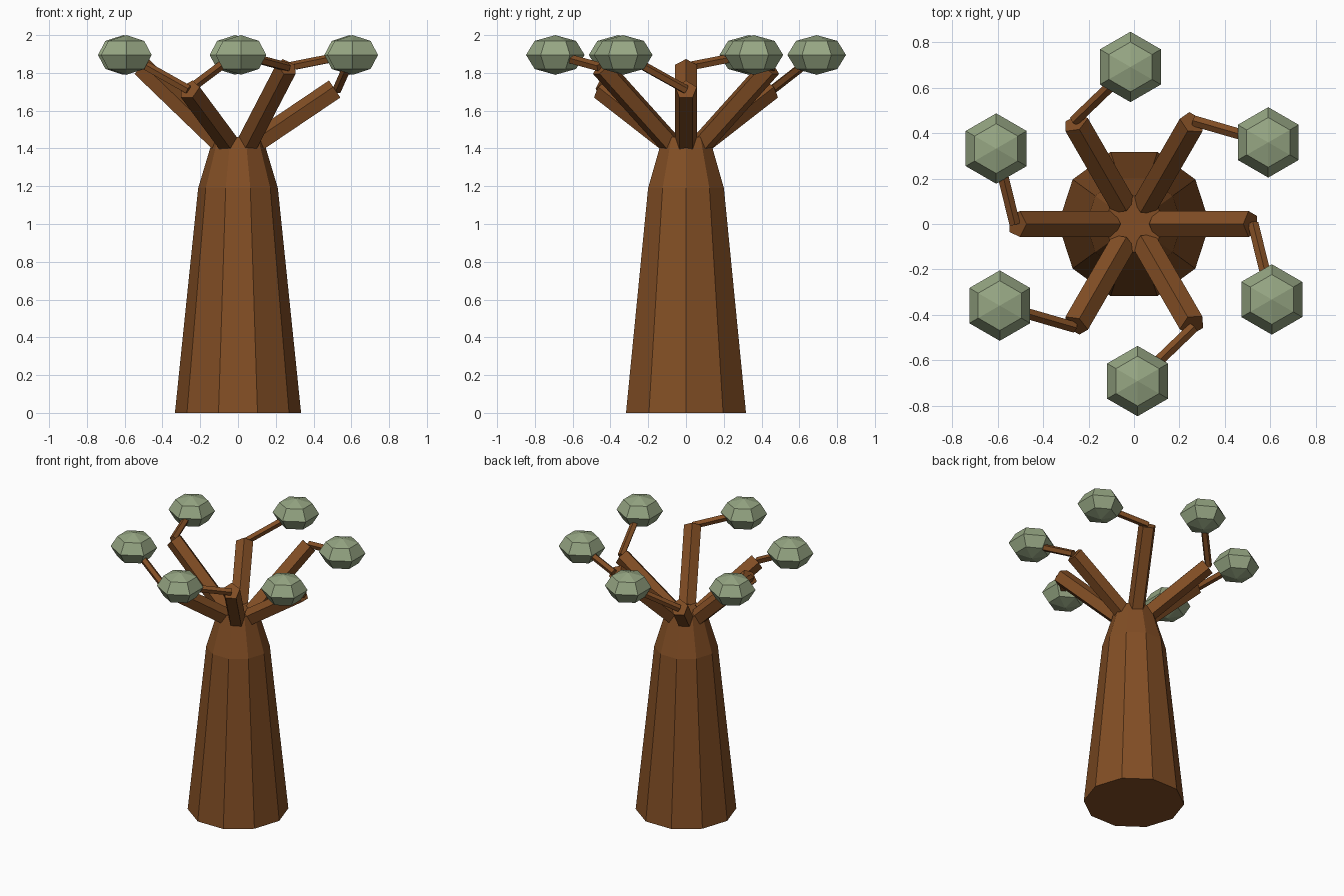
import bpy, bmesh, math
from mathutils import Vector, Matrix

if "Cube" in bpy.data.objects:
    bpy.data.objects.remove(bpy.data.objects["Cube"])


def material(name, rgb):
    m = bpy.data.materials.new(name)
    m.diffuse_color = (*rgb, 1)
    m.use_nodes = True
    m.node_tree.nodes["Principled BSDF"].inputs["Base Color"].default_value = m.diffuse_color
    return m


bark = material("bark brown", (0.223, 0.076, 0.018))
leaf = material("leaf green", (0.305, 0.381, 0.227))


def add_object(name, bm, mat):
    bmesh.ops.recalc_face_normals(bm, faces=bm.faces)
    me = bpy.data.meshes.new(name)
    bm.to_mesh(me)
    bm.free()
    me.materials.append(mat)
    ob = bpy.data.objects.new(name, me)
    bpy.context.collection.objects.link(ob)
    return ob


def rod(name, start, end, radius, sides, mat):
    start, end = Vector(start), Vector(end)
    axis = end - start
    bm = bmesh.new()
    bmesh.ops.create_cone(bm, cap_ends=True, segments=sides,
                          radius1=radius, radius2=radius, depth=axis.length)
    rot = axis.to_track_quat('Z', 'Y').to_matrix().to_4x4()
    bm.transform(Matrix.Translation((start + end) / 2) @ rot)
    return add_object(name, bm, mat)


def polar(r, degrees, z):
    a = math.radians(degrees)
    return (r * math.cos(a), r * math.sin(a), z)


# Trunk: ten-sided lofted taper with a shoulder
bm = bmesh.new()
rings = [[bm.verts.new(polar(r, i * 36, z)) for i in range(10)]
         for r, z in ((0.334, 0), (0.211, 1.19), (0.13, 1.46))]
for lo, hi in zip(rings, rings[1:]):
    for i in range(10):
        j = (i + 1) % 10
        bm.faces.new((lo[i], lo[j], hi[j], hi[i]))
bm.faces.new(rings[0][::-1])
bm.faces.new(rings[-1])
add_object("trunk", bm, bark)

# Six branches alternating low and high, each with a twig and leaf clump
for k in range(6):
    angle = k * 60
    top = 1.83 if k % 2 else 1.71
    rod(f"branch_{k + 1}", polar(0.10, angle, 1.43), polar(0.515, angle, top),
        0.06, 5, bark)
    clump = polar(0.692, angle - 28.7, 1.895)
    rod(f"twig_{k + 1}", polar(0.525, angle, top), clump, 0.025, 5, bark)

    bm = bmesh.new()
    bmesh.ops.create_uvsphere(bm, u_segments=6, v_segments=4, radius=1)
    bm.transform(Matrix.Translation(clump) @ Matrix.Diagonal((0.155, 0.155, 0.105, 1)))
    add_object(f"leaf_clump_{k + 1}", bm, leaf)
